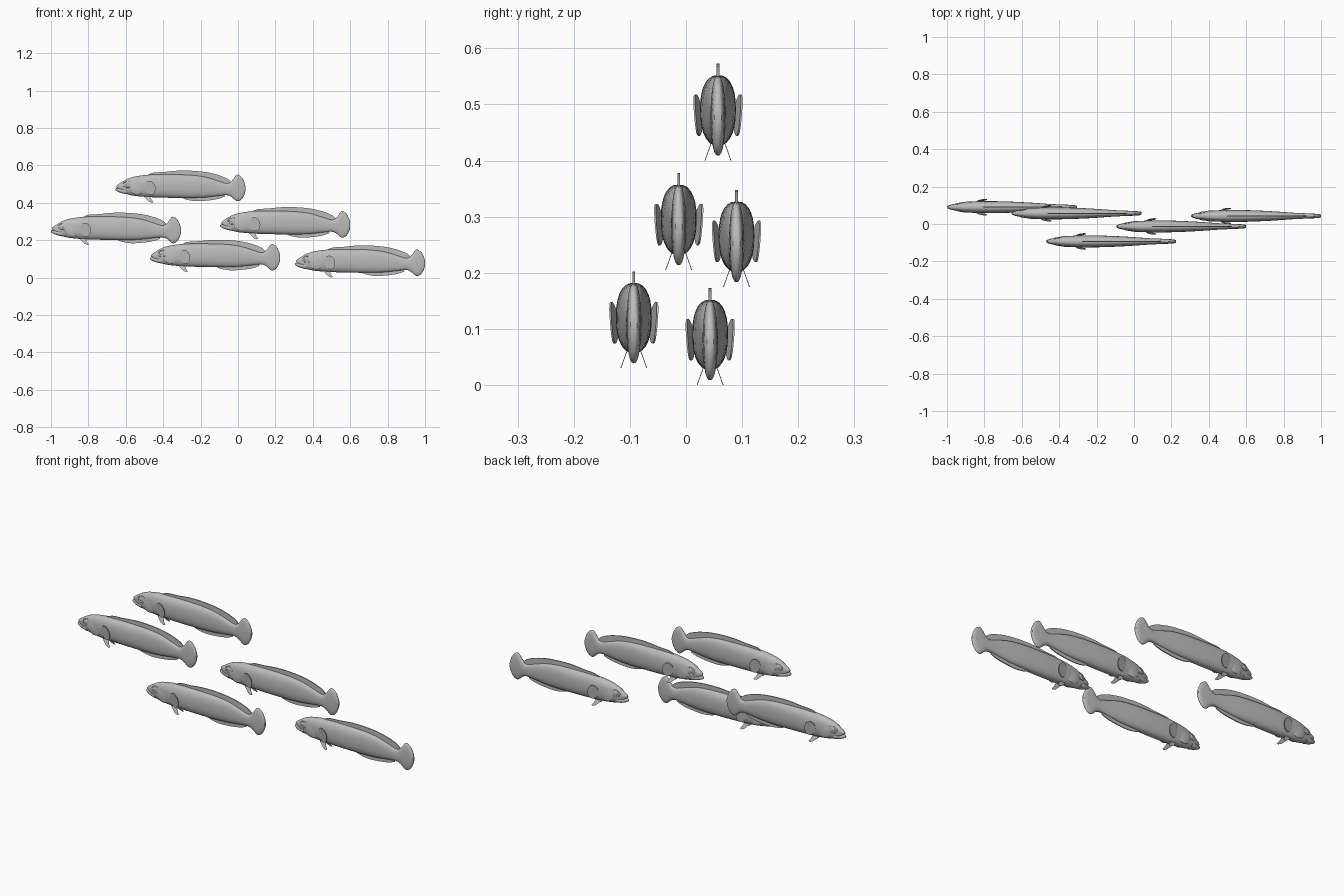
import bpy, bmesh, math
from mathutils import Vector

cube = bpy.data.objects.get("Cube")
if cube:
    bpy.data.objects.remove(cube)

grey = bpy.data.materials.new("fish_grey")
grey.use_nodes = True
grey.diffuse_color = (0.5, 0.5, 0.5, 1)
grey.node_tree.nodes["Principled BSDF"].inputs["Base Color"].default_value = (0.5, 0.5, 0.5, 1)


def finish(bm, name, angle=40, mirror=False):
    bmesh.ops.recalc_face_normals(bm, faces=bm.faces)
    me = bpy.data.meshes.new(name)
    bm.to_mesh(me)
    bm.free()
    me.materials.append(grey)
    me.shade_smooth()
    me.set_sharp_from_angle(angle=math.radians(angle))
    ob = bpy.data.objects.new(name, me)
    bpy.context.collection.objects.link(ob)
    if mirror:
        ob.modifiers.new("Mirror", "MIRROR").use_axis = (False, True, False)
    return ob


def spline(points, steps):
    """Catmull-Rom through the given points."""
    pts = [Vector(p) for p in points]
    pts = [pts[0]] + pts + [pts[-1]]
    out = []
    for a, b, c, d in zip(pts, pts[1:], pts[2:], pts[3:]):
        for i in range(steps):
            t = i / steps
            out.append(0.5 * (2*b + (c - a)*t + (2*a - 5*b + 4*c - d)*t*t + (3*b - a - 3*c + d)*t**3))
    return out + [pts[-1]]


def loft(name, stations, sides=28, power=2.4):
    """Stations are x, top, bottom, half width."""
    bm = bmesh.new()
    rings = []
    for x, top, bottom, half in spline(stations, 3):
        ring = []
        for i in range(sides):
            a = math.tau * i / sides
            c, s = math.cos(a), math.sin(a)
            y = half * math.copysign(abs(c) ** (2 / power), c)
            z = (top + bottom) / 2 + (top - bottom) / 2 * math.copysign(abs(s) ** (2 / power), s)
            ring.append(bm.verts.new((x, y, z)))
        rings.append(ring)
    for r, q in zip(rings, rings[1:]):
        for i in range(sides):
            j = (i + 1) % sides
            bm.faces.new((r[i], r[j], q[j], q[i]))
    bm.faces.new(rings[0])
    bm.faces.new(rings[-1])
    return finish(bm, name)


def fin(name, outline, place, thick, mirror=False):
    """Thin plate: place maps an outline point to space."""
    bm = bmesh.new()
    pts = [place(u, v) for u, v in outline]
    off = Vector((0, thick / 2, 0))
    front = [bm.verts.new(p - off) for p in pts]
    back = [bm.verts.new(p + off) for p in pts]
    bm.faces.new(front)
    bm.faces.new(back[::-1])
    for i in range(len(pts)):
        j = (i + 1) % len(pts)
        bm.faces.new((front[i], back[i], back[j], front[j]))
    return finish(bm, name, mirror=mirror)


def ball(name, centre, radii, mirror=True):
    bm = bmesh.new()
    bmesh.ops.create_uvsphere(bm, u_segments=20, v_segments=12, radius=1)
    for v in bm.verts:
        v.co = Vector(c + r * p for c, r, p in zip(centre, radii, v.co))
    return finish(bm, name, mirror=mirror)


def ring(name, centre, rx, rz, tube, slope):
    """Raised oval rim lying on the flank."""
    bm = bmesh.new()
    n, m = 24, 6
    grid = []
    for i in range(n):
        a = math.tau * i / n
        row = []
        for k in range(m):
            b = math.tau * k / m
            f = tube * math.cos(b)
            x, z = (rx + f) * math.cos(a), (rz + f) * math.sin(a)
            row.append(bm.verts.new(Vector(centre) + Vector((x, slope[0]*x + slope[1]*z + tube*math.sin(b), z))))
        grid.append(row)
    for i in range(n):
        for k in range(m):
            p, q = grid[i], grid[(i + 1) % n]
            bm.faces.new((p[k], q[k], q[(k + 1) % m], p[(k + 1) % m]))
    return finish(bm, name, mirror=True)


# Body running into the tail fin
body = loft("body", [
    (.006, .092, .083, .004), (.013, .098, .079, .009), (.03, .109, .062, .0145),
    (.06, .127, .047, .021), (.10, .140, .038, .027), (.16, .149, .032, .031),
    (.22, .152, .029, .032), (.30, .152, .027, .031), (.40, .149, .026, .027),
    (.48, .139, .029, .022), (.55, .118, .037, .017), (.595, .104, .041, .015),
    (.62, .116, .032, .014), (.645, .148, .011, .013), (.66, .148, .010, .012),
    (.677, .134, .022, .011), (.69, .108, .046, .009), (.695, .088, .066, .006)])

# Jutting lower jaw
jaw = loft("lower_jaw", [(0, .077, .069, .003), (.006, .079, .063, .008),
                         (.03, .077, .053, .0155), (.06, .075, .046, .019)])

# Long back and belly fins
flat = lambda x, z: Vector((x, 0, z))
dorsal = [p[:] for p in spline([(.165, .146), (.20, .161), (.26, .165), (.33, .172), (.40, .172),
                                (.48, .165), (.55, .149), (.60, .128), (.617, .110)], 3)]
back_fin = fin("back_fin", dorsal + [(.59, .09), (.5, .11), (.4, .13), (.17, .13)], flat, .005)
anal = [p[:] for p in spline([(.35, .029), (.38, .017), (.43, .009), (.49, .012), (.55, .021), (.585, .034)], 3)]
belly_fin = fin("belly_fin", anal + [(.57, .06), (.36, .05)], flat, .005)

# Paired side fins, swept outward and back
oval = [(math.cos(math.tau*i/20), math.sin(math.tau*i/20)) for i in range(20)]
side_fin = fin("side_fin", oval, lambda u, v: Vector(
    (.186 + .028*u - .004*v, .037 + .006*u + .003*v - .002*u*u, .081 + .037*v)), .003, True)
pelvic_fin = fin("pelvic_fin", [(.15, .036), (.185, .036), (.192, .018), (.203, .003), (.196, 0),
                                (.18, .006), (.165, .02)],
                 lambda x, z: Vector((x, .011 + (.034 - z)*.36, z)), .0015, True)

# Eyes, eye rims and gill covers
eye = ball("eye", (.064, .0165, .099), (.014, .007, .012))
eye_rim = ring("eye_rim", (.064, .0195, .099), .023, .017, .002, (.17, -.12))
gill_cover = ball("gill_cover", (.115, .0225, .078), (.04, .007, .034))

parts = [body, jaw, back_fin, belly_fin, side_fin, pelvic_fin, eye, eye_rim, gill_cover]

# The shoal: nose x, centre y, lift z
shoal = [(.305, .043, 0), (-.47, -.093, .03), (-.095, -.013, .205), (-1, .09, .175), (-.655, .057, .40)]
for i, spot in enumerate(shoal):
    for part in parts:
        ob = part
        if i:
            ob = part.copy()
            ob.name = f"{part.name}_{i + 1}"
            bpy.context.collection.objects.link(ob)
        ob.location = spot
